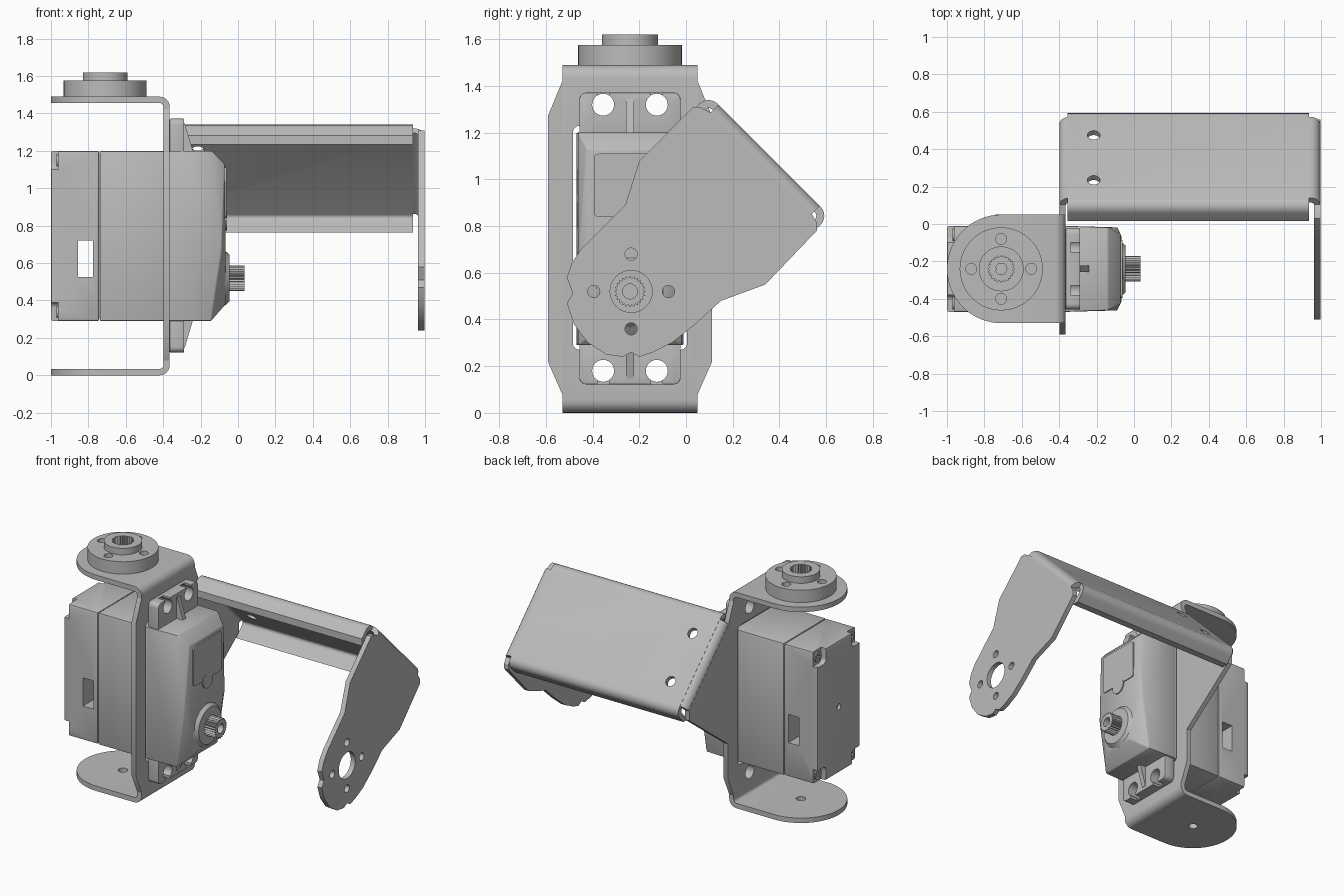
import bpy, bmesh, math
from mathutils import Vector

cube = bpy.data.objects.get("Cube")
if cube:
    bpy.data.objects.remove(cube)

grey = bpy.data.materials.new("metal grey")
grey.use_nodes = True
COLOR = (0.5, 0.5, 0.5, 1)
grey.diffuse_color = COLOR
grey.node_tree.nodes["Principled BSDF"].inputs["Base Color"].default_value = COLOR

CY, SHAFT_Z, HORN_X = -0.24, 0.52, -0.71
T = 0.034
R2 = math.sqrt(0.5)

# Axis mappings: (u, v, depth) to world
def along_x(u, v, w): return Vector((w, u, v))
def along_y(u, v, w): return Vector((u, w, v))
def along_z(u, v, w): return Vector((u, v, w))
def tilt(x, t, n): return Vector((x, (t + n) * R2, (n - t) * R2))
def tilt_across(x, n, t): return tilt(x, t, n)
def tilt_along(t, n, x): return tilt(x, t, n)
def tilt_normal(x, t, n): return tilt(x, t, n)


def finish(name, bm, bevel=0):
    bmesh.ops.recalc_face_normals(bm, faces=bm.faces)
    mesh = bpy.data.meshes.new(name)
    bm.to_mesh(mesh)
    bm.free()
    ob = bpy.data.objects.new(name, mesh)
    bpy.context.collection.objects.link(ob)
    mesh.materials.append(grey)
    if bevel:
        mod = ob.modifiers.new("edge", "BEVEL")
        mod.width, mod.segments = bevel, 2
        bake(ob)
    return ob


def bake(ob):
    bpy.context.view_layer.update()
    deps = bpy.context.evaluated_depsgraph_get()
    mesh = bpy.data.meshes.new_from_object(ob.evaluated_get(deps))
    ob.modifiers.clear()
    ob.data = mesh


def prism(name, pts, a, b, axis, bevel=0, scale_end=None):
    bm = bmesh.new()
    lo = [bm.verts.new(axis(u, v, a)) for u, v in pts]
    hi = [bm.verts.new(axis(u, v, b)) for u, v in (scale_end or pts)]
    bm.faces.new(lo)
    bm.faces.new(hi)
    for i in range(len(pts)):
        j = (i + 1) % len(pts)
        bm.faces.new((lo[i], lo[j], hi[j], hi[i]))
    return finish(name, bm, bevel)


def hull(name, points, bevel=0):
    bm = bmesh.new()
    for p in points:
        bm.verts.new(p)
    bmesh.ops.convex_hull(bm, input=bm.verts)
    bmesh.ops.dissolve_limit(bm, angle_limit=0.02, verts=bm.verts, edges=bm.edges)
    return finish(name, bm, bevel)


def circle(u, v, r, n=32, tooth=0):
    return [(u + (r - tooth * (i % 2)) * math.cos(math.tau * i / n),
             v + (r - tooth * (i % 2)) * math.sin(math.tau * i / n)) for i in range(n)]


def rect(u0, u1, v0, v1, r=0):
    if not r:
        return [(u0, v0), (u1, v0), (u1, v1), (u0, v1)]
    pts = []
    for k, (u, v) in enumerate(((u1 - r, v1 - r), (u0 + r, v1 - r), (u0 + r, v0 + r), (u1 - r, v0 + r))):
        pts += [(u + r * math.cos(math.pi / 2 * (k + s / 5)),
                 v + r * math.sin(math.pi / 2 * (k + s / 5))) for s in range(6)]
    return pts


def channel(a, b, depth, top, r=0.055):
    """Bent-sheet section: web from a to b at height top, legs going down by depth."""
    def side(a, b, top, r):
        left, right = [], []
        for s in range(7):
            q = math.pi / 2 * s / 6
            left.append((a + r - r * math.cos(q), top - r + r * math.sin(q)))
            right.insert(0, (b - r + r * math.cos(q), top - r + r * math.sin(q)))
        return [(a, top - depth)] + left + right + [(b, top - depth)]
    return side(a, b, top, r) + side(a + T, b - T, top - T, r - T)[::-1]


def cut(ob, *cutters):
    for c in cutters:
        mod = ob.modifiers.new("cut", "BOOLEAN")
        mod.object, mod.operation, mod.solver = c, "DIFFERENCE", "EXACT"
    bake(ob)


def discard(*cutters):
    for c in cutters:
        bpy.data.objects.remove(c)


def hole(u, v, r, a, b, axis, n=24):
    return prism("cutter", circle(u, v, r, n), a, b, axis)


# Upright bracket: bent strip, side plate and round flange ends
def sideways(u, v, w): return Vector((v, w, u))
strip = prism("bracket_strip", channel(0, 1.49, -HORN_X - 0.365, -0.365), -0.53, 0.05, sideways)
half = [(0.29, 1.42), (0.352, 1.27), (0.352, 0.22), (0.29, 0.08)]
plate_pts = [(CY + y, z) for y, z in half] + [(CY - y, z) for y, z in reversed(half)]
plate = prism("bracket_plate", plate_pts, -0.365 - T, -0.365, along_x)
window = prism("cutter", rect(-0.485, 0.005, 0.27, 1.23, 0.03), -0.5, -0.3, along_x)
mounts = [hole(CY + s * 0.115, z, 0.047, -0.6, -0.2, along_x) for s in (-1, 1) for z in (0.18, 1.32)]
cut(plate, window, *mounts)
cut(strip, window, *mounts)
pivot = hole(HORN_X, CY, 0.03, -0.1, 1.6, along_z)
for label, z in (("lower", 0), ("upper", 1.49 - T)):
    end = prism(label + "_flange_end", circle(HORN_X, CY, 0.29, 64), z, z + T, along_z)
    cut(end, pivot)
cut(strip, pivot)

# Round horn on the upper flange
horn = prism("horn_disc", circle(HORN_X, CY, 0.222, 64), 1.49, 1.575, along_z)
hub = prism("horn_hub", circle(HORN_X, CY, 0.12, 48), 1.57, 1.62, along_z)
bore = prism("cutter", circle(HORN_X, CY, 0.072, 48, 0.012), 1.53, 1.7, along_z)
screws = [hole(HORN_X + 0.16 * math.cos(k * math.pi / 2), CY + 0.16 * math.sin(k * math.pi / 2),
               0.029, 1.5, 1.7, along_z) for k in range(4)]
cut(horn, bore, pivot, *screws)
cut(hub, bore)
discard(window, pivot, bore, *screws)

# Tilted link: lipped channel, folded ends
N, T0, T1 = 1.032, -0.895, -0.162
web = prism("link_web", channel(T0, T1, 0.115, N), -0.355, 0.935, tilt_along)
folds = prism("link_folds", channel(-0.365 - T, 0.997, 0.06, N), T0 + 0.06, T1 - 0.06, tilt_across)
web_holes = [hole(-0.215, t, 0.034, 0.8, 1.2, tilt_normal) for t in (-0.7, -0.36)]
cut(web, *web_holes)
cut(folds, *web_holes)
discard(*web_holes)

# Link arm on the left, with centre hole and four screw holes
arm_pts = [(0.03, 1.31), (0.06, 1.31), (0.11, 1.283), (0.535, 0.858), (0.56, 0.815), (0.56, 0.78),
           (0.34, 0.55), (0.15, 0.48), (0.04, 0.38), (-0.06, 0.30), (-0.14, 0.26), (-0.2, 0.24),
           (-0.235, 0.26), (-0.27, 0.24), (-0.34, 0.25), (-0.42, 0.30), (-0.48, 0.38), (-0.51, 0.47),
           (-0.485, 0.51), (-0.51, 0.58), (-0.49, 0.64), (-0.45, 0.70), (-0.26, 0.89), (-0.2, 1.08)]
arm = prism("link_arm", arm_pts, 0.997 - T, 0.997, along_x)
arm_holes = [hole(CY + 0.005, SHAFT_Z, 0.09, 0.9, 1.1, along_x, 40)]
arm_holes += [hole(CY + 0.005 + 0.16 * math.cos(k * math.pi / 2), SHAFT_Z + 0.16 * math.sin(k * math.pi / 2),
                   0.026, 0.9, 1.1, along_x) for k in range(4)]
cut(arm, *arm_holes)
discard(*arm_holes)

# Tab joining the link to the upright bracket
prism("link_tab", [(0.05, 1.22), (0.05, 1.3), (0.11, 1.283), (0.535, 0.858), (0.53, 0.78), (0.11, 0.46), (0.05, 0.46)],
      -0.365 - T, -0.365, along_x)

# Motor case: rear cover and middle section with a side slot
Y0, Y1, Z0, Z1 = -0.47, -0.01, 0.29, 1.2
cover = prism("motor_rear_cover", rect(Y0, Y1, Z0, Z1), -1, -0.741, along_x, 0.012)
prism("motor_middle", rect(Y0, Y1, Z0, Z1), -0.739, -0.36, along_x, 0.008)
slot = prism("cutter", rect(-0.855, -0.775, 0.525, 0.72), -0.6, 0.1, along_y)
dimple = hole(CY, 0.745, 0.02, -1.1, -0.98, along_x)
notches = []
for y, sy in ((Y0, 1), (Y1, -1)):
    for z, sz in ((Z0, 1), (Z1, -1)):
        ys, zs = sorted((y - sy * 0.05, y + sy * 0.09)), sorted((z - sz * 0.05, z + sz * 0.1))
        notches.append(prism("cutter", rect(*ys, *zs, 0.03), -1.05, -0.962, along_x))
        screw = prism("cover_screw", circle(y + sy * 0.048, z + sz * 0.05, 0.034, 20), -0.97, -0.94, along_x)
        socket = hole(y + sy * 0.048, z + sz * 0.05, 0.018, -1, -0.955, along_x, 6)
        cut(screw, socket)
        discard(socket)
cut(cover, slot, dimple, *notches)
discard(slot, dimple, *notches)

# Gear case with sloped front
sides = ((-0.37, 0.23, 0.29), (-0.37, 0.23, 1.2), (-0.14, 0.222, 1.2), (-0.09, 0.222, 0.66), (-0.145, 0.222, 0.29),
         (-0.072, 0.185, 1.13), (-0.066, 0.17, 0.66), (-0.066, 0.11, 0.38))
hull("gear_case", [(x, CY + s * y, z) for x, y, z in sides for s in (-1, 1)], 0.006)
prism("gear_panel", rect(CY - 0.155, CY + 0.155, 0.84, 1.11, 0.02), -0.08, -0.062, along_x)
prism("gear_panel_button", circle(CY, 0.83, 0.055), -0.08, -0.06, along_x)
prism("shaft_boss", circle(CY, SHAFT_Z, 0.16, 48), -0.085, -0.045, along_x,
      scale_end=circle(CY, SHAFT_Z, 0.125, 48))

# Splined output shaft
shaft = prism("output_shaft", circle(CY, SHAFT_Z, 0.068, 48, 0.011), -0.06, 0.036, along_x)
drill = hole(CY, SHAFT_Z, 0.032, -0.03, 0.1, along_x)
cut(shaft, drill)
discard(drill)

# Mounting ears with open slots and centre ribs
for label, flip in (("upper", 1), ("lower", -1)):
    mid = 0.747
    zs = sorted((mid + flip * 0.4, mid + flip * 0.625))
    ear = prism(label + "_ear", rect(CY - 0.217, CY + 0.217, *zs, 0.03), -0.365, -0.288, along_x, 0.004)
    gaps = []
    for s in (-1, 1):
        y = CY + s * 0.115
        gz = sorted((mid + flip * 0.58, mid + flip * 0.7))
        gaps.append(prism("cutter", rect(y - 0.025, y + 0.025, *gz), -0.34, -0.2, along_x))
    cut(ear, *mounts, *gaps)
    discard(*gaps)
    rib = ((-0.3, 0.6), (-0.285, 0.6), (-0.24, 0.45), (-0.3, 0.45))
    prism(label + "_ear_rib", [(x, mid + flip * z) for x, z in rib], CY - 0.017, CY + 0.017, along_y)
discard(*mounts)

# Smooth round surfaces, keep folds sharp
bpy.ops.object.select_all(action="DESELECT")
for ob in bpy.context.collection.objects:
    if ob.type == "MESH" and grey.name in ob.data.materials:
        ob.select_set(True)
        bpy.context.view_layer.objects.active = ob
bpy.ops.object.shade_smooth_by_angle(angle=math.radians(30))
